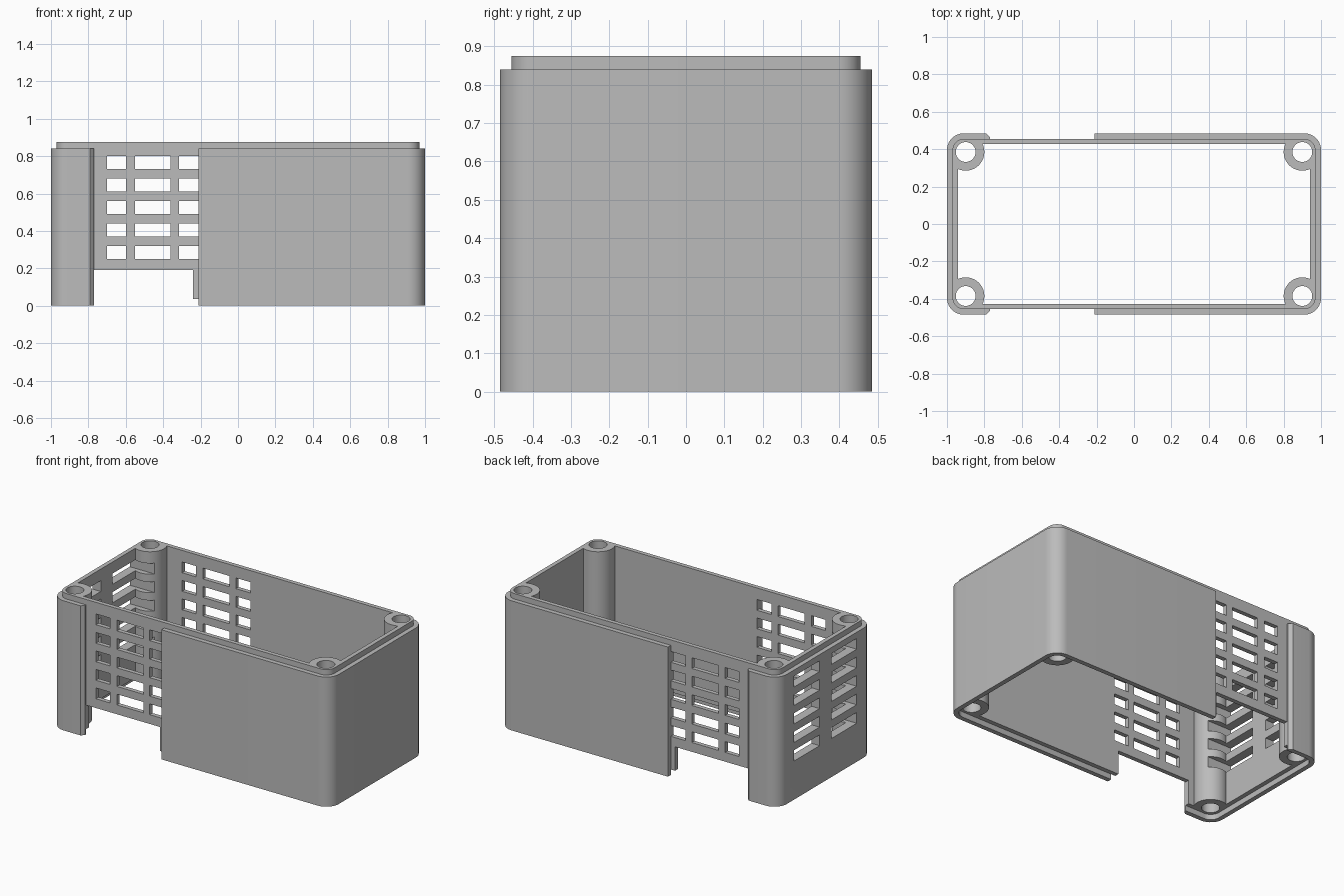
import bpy, bmesh
from math import sin, cos, pi, radians

cube = bpy.data.objects.get("Cube")
if cube:
    bpy.data.objects.remove(cube, do_unlink=True)

# Main sizes
HX, HY, H, LIP_H = 1.0, 0.485, 0.84, 0.875
SKIN, INNER, RADIUS = 0.03, 0.058, 0.09
REBATE = 0.035
GAP_L, GAP_R = -0.77, -0.21
POST_X, POST_Y = 0.9, 0.385


def make(name, prisms):
    """One object from several (outline, z0, z1) prisms."""
    bm = bmesh.new()
    for outline, z0, z1 in prisms:
        face = bm.faces.new([bm.verts.new((x, y, z0)) for x, y in outline])
        ext = bmesh.ops.extrude_face_region(bm, geom=[face], use_keep_orig=True)
        verts = [v for v in ext["geom"] if isinstance(v, bmesh.types.BMVert)]
        bmesh.ops.translate(bm, verts=verts, vec=(0, 0, z1 - z0))
    bmesh.ops.recalc_face_normals(bm, faces=bm.faces)
    mesh = bpy.data.meshes.new(name)
    bm.to_mesh(mesh)
    bm.free()
    ob = bpy.data.objects.new(name, mesh)
    bpy.context.collection.objects.link(ob)
    return ob


def rect(x0, x1, y0, y1):
    return [(x0, y0), (x1, y0), (x1, y1), (x0, y1)]


def circle(cx, cy, r, n=40):
    return [(cx + r * cos(2 * pi * i / n), cy + r * sin(2 * pi * i / n)) for i in range(n)]


def rounded(inset, n=10):
    """Case outline moved inwards by inset."""
    r = max(RADIUS - inset, 0.01)
    cx, cy = HX - inset - r, HY - inset - r
    pts = []
    for q, (sx, sy) in enumerate([(1, 1), (-1, 1), (-1, -1), (1, -1)]):
        for i in range(n + 1):
            a = pi / 2 * (q + i / n)
            pts.append((sx * cx + r * cos(a), sy * cy + r * sin(a)))
    return pts


def boolean(ob, tool, operation="DIFFERENCE"):
    """Apply a boolean and discard the tool."""
    mod = ob.modifiers.new(tool.name, "BOOLEAN")
    mod.operation, mod.solver, mod.object = operation, "EXACT", tool
    bpy.context.view_layer.objects.active = ob
    bpy.ops.object.modifier_apply(modifier=mod.name)
    bpy.data.objects.remove(tool, do_unlink=True)


# Outer skin plus the raised lip
case = make("enclosure_case", [(rounded(0), 0, H)])
boolean(case, make("lip", [(rounded(SKIN), 0.1, LIP_H)]), "UNION")

# Cavity that leaves the four screw posts standing
corners = [(sx * POST_X, sy * POST_Y) for sx in (1, -1) for sy in (1, -1)]
cavity = make("cavity", [(rounded(INNER), -0.1, 1)])
boolean(cavity, make("posts", [(circle(x, y, 0.1), -0.2, 1.1) for x, y in corners]))
boolean(case, cavity)

# Screw holes and the rebate under the inner wall
boolean(case, make("screw_holes", [(circle(x, y, 0.053), -0.1, 1) for x, y in corners]))
boolean(case, make("rebate", [(rounded(SKIN), -0.1, REBATE)]))

# Gap in the skin, front and back, with one chamfered edge
y0 = HY - SKIN
gap = [(GAP_R, y0), (GAP_R, 0.6), (GAP_L - 0.02, 0.6), (GAP_L - 0.02, HY),
       (GAP_L, HY - 0.02), (GAP_L, y0)]
boolean(case, make("skin_gaps", [([(x, s * y) for x, y in gap], -0.1, 1) for s in (1, -1)]))

# Low opening through the inner wall
boolean(case, make("low_opening", [(rect(GAP_L, -0.24, -0.7, 0.7), -0.1, 0.19)]))

# Ventilation slots in the front, back and right walls
rows = [(0.25 + 0.12 * i, 0.32 + 0.12 * i) for i in range(5)]
columns = [(-0.70, -0.60), (-0.55, -0.36), (-0.315, GAP_R)]
boolean(case, make("long_wall_slots", [(rect(a, b, -0.7, 0.7), lo, hi)
                                       for a, b in columns for lo, hi in rows]))
boolean(case, make("end_wall_slots", [(rect(-1.1, -0.78, a, b), lo, hi)
                                      for a, b in ((0.06, 0.32), (-0.32, -0.06))
                                      for lo, hi in rows]))

# Plain grey plastic
grey = bpy.data.materials.new("grey_plastic")
grey.use_nodes = True
color = (0.5, 0.5, 0.5, 1)
grey.diffuse_color = color
grey.node_tree.nodes["Principled BSDF"].inputs["Base Color"].default_value = color
case.data.materials.clear()
case.data.materials.append(grey)

# Smooth corners and posts, crisp edges
bpy.ops.object.select_all(action="DESELECT")
case.select_set(True)
bpy.context.view_layer.objects.active = case
bpy.ops.object.shade_smooth_by_angle(angle=radians(30))
